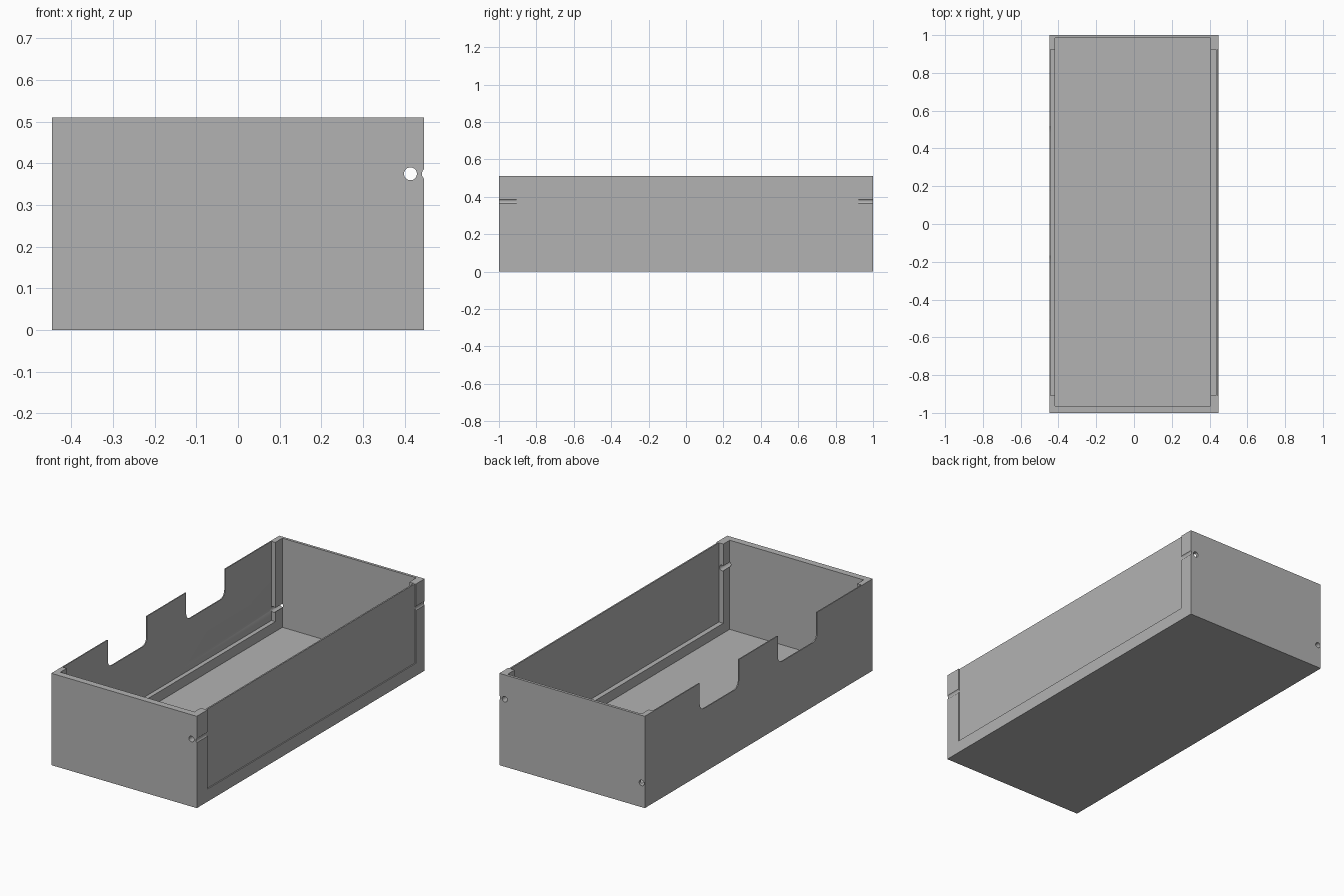
import bpy
import bmesh
import math
from mathutils import Matrix, Vector

if "Cube" in bpy.data.objects:
    bpy.data.objects.remove(bpy.data.objects["Cube"], do_unlink=True)

# Overall size and main levels
HALF_W, HALF_L, HEIGHT = 0.447, 1.0, 0.51
ABOVE = HEIGHT + 0.1          # cutters reach past the rim
LEDGE = 0.07                  # bottom of the thin side panels
POST_FRONT, POST_BACK = -0.907, 0.923
BORE = 0.0155

grey = bpy.data.materials.new("plain grey")
grey.use_nodes = True
grey.diffuse_color = (0.45, 0.45, 0.45, 1)
grey.node_tree.nodes["Principled BSDF"].inputs["Base Color"].default_value = (0.45, 0.45, 0.45, 1)


def finish(name, bm):
    bmesh.ops.recalc_face_normals(bm, faces=bm.faces)
    mesh = bpy.data.meshes.new(name)
    bm.to_mesh(mesh)
    bm.free()
    mesh.materials.append(grey)
    obj = bpy.data.objects.new(name, mesh)
    bpy.context.collection.objects.link(obj)
    return obj


def box(name, low, high, round_floor=0):
    """Box between two corners; round_floor rounds the lower edges along x."""
    low, high = Vector(low), Vector(high)
    bm = bmesh.new()
    bmesh.ops.create_cube(bm, size=1)
    for v in bm.verts:
        v.co = [a + (c + 0.5) * (b - a) for a, b, c in zip(low, high, v.co)]
    if round_floor:
        edges = [e for e in bm.edges
                 if all(abs(v.co.z - low.z) < 1e-5 for v in e.verts)
                 and abs(e.verts[0].co.x - e.verts[1].co.x) > 1e-5]
        bmesh.ops.bevel(bm, geom=edges, offset=round_floor, segments=8,
                        profile=0.5, affect='EDGES')
    return finish(name, bm)


def rod(name, x, z, y0, y1):
    """Round cutter lying along y."""
    bm = bmesh.new()
    bmesh.ops.create_cone(bm, cap_ends=True, segments=32, radius1=BORE,
                          radius2=BORE, depth=y1 - y0)
    turn = Matrix.Rotation(math.pi / 2, 4, 'X')
    bm.transform(Matrix.Translation((x, (y0 + y1) / 2, z)) @ turn)
    return finish(name, bm)


def cut(target, cutter):
    mod = target.modifiers.new("cut", 'BOOLEAN')
    mod.operation, mod.solver, mod.object = 'DIFFERENCE', 'EXACT', cutter
    cutter.hide_render = True
    bpy.context.view_layer.objects.active = target
    bpy.ops.object.modifier_apply(modifier=mod.name)
    bpy.data.objects.remove(cutter, do_unlink=True)


tray = box("open_tray", (-HALF_W, -HALF_L, 0), (HALF_W, HALF_L, HEIGHT))

# Main cavity
cut(tray, box("cavity", (-0.417, -0.963, 0.015), (0.406, 0.985, ABOVE)))

# Inner recesses that leave thin side panels between the corner posts
cut(tray, box("right_recess", (-0.441, POST_FRONT, LEDGE), (0, POST_BACK, ABOVE)))
cut(tray, box("left_recess", (0, POST_FRONT, LEDGE), (0.433, POST_BACK, ABOVE)))

# Shallow outer recess on the left side
cut(tray, box("outer_recess", (0.441, POST_FRONT, LEDGE), (0.5, POST_BACK, ABOVE)))

# Two rounded notches in the rim of the right panel
for y0, y1 in ((-0.513, -0.167), (0.175, 0.518)):
    cut(tray, box("notch", (-0.5, y0, 0.355), (-0.43, y1, ABOVE), round_floor=0.04))

# Pin bore and side groove through the left posts, one bore in the back right post
cut(tray, rod("pin_bore", 0.414, 0.375, -1.1, 1.1))
cut(tray, rod("side_groove", 0.457, 0.375, -1.1, 1.1))
cut(tray, rod("back_bore", -0.428, 0.135, 0.91, 1.1))

# Crisp edges, smooth bores
bpy.ops.object.select_all(action='DESELECT')
tray.select_set(True)
bpy.context.view_layer.objects.active = tray
bpy.ops.object.shade_smooth_by_angle(angle=math.radians(30))
